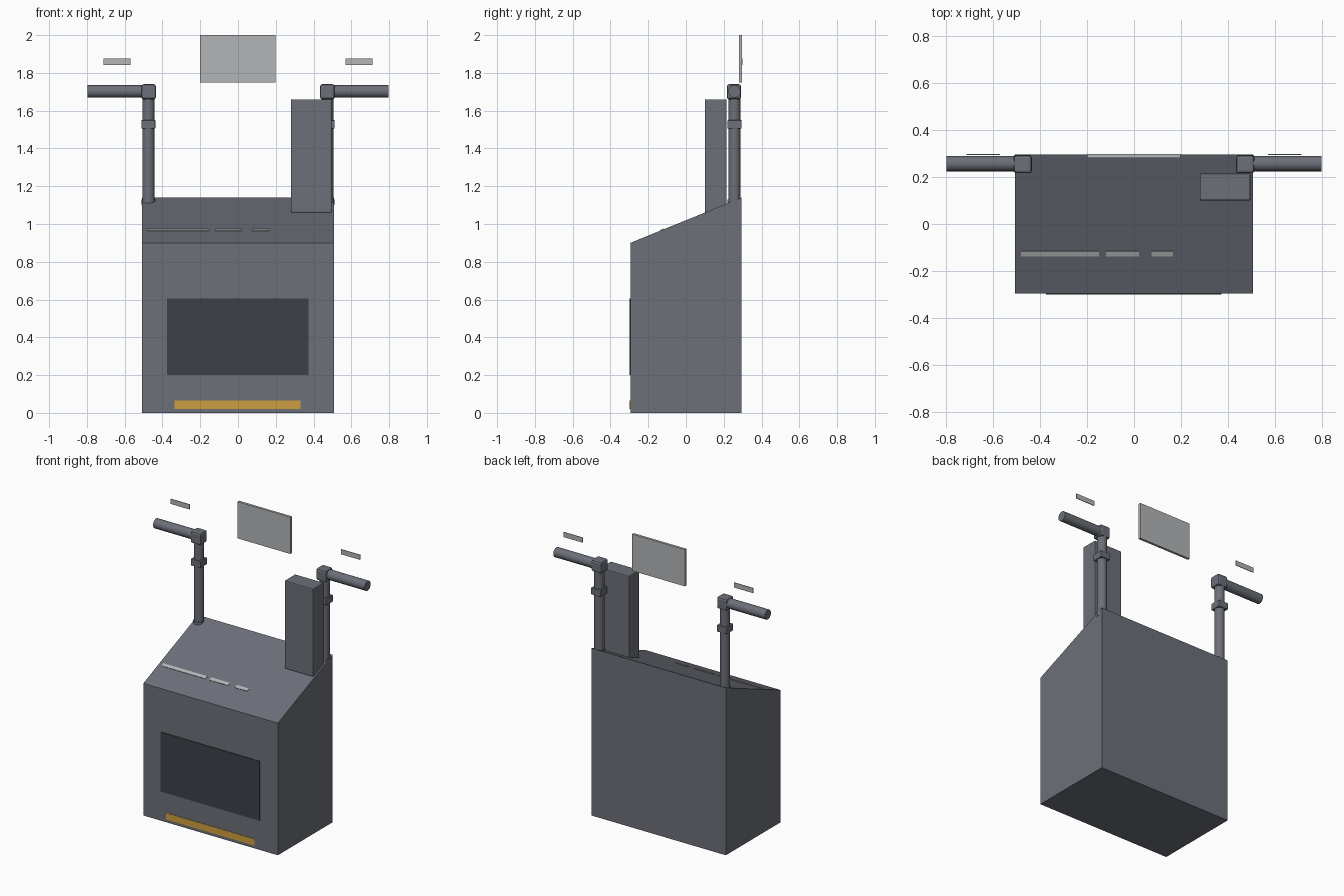
import bpy, bmesh, math
from mathutils import Matrix, Vector

cube = bpy.data.objects.get("Cube")
if cube:
    bpy.data.objects.remove(cube, do_unlink=True)


def material(name, color):
    m = bpy.data.materials.new(name)
    m.use_nodes = True
    m.diffuse_color = (*color, 1)
    m.node_tree.nodes["Principled BSDF"].inputs["Base Color"].default_value = (*color, 1)
    return m


STEEL = material("slate grey", (0.15, 0.16, 0.19))
DARK = material("dark panel", (0.045, 0.051, 0.062))
GOLD = material("amber", (0.62, 0.35, 0.05))
PALE = material("pale grey", (0.45, 0.46, 0.47))


def finish(name, bm, mat):
    mesh = bpy.data.meshes.new(name)
    bmesh.ops.recalc_face_normals(bm, faces=bm.faces)
    bm.to_mesh(mesh)
    bm.free()
    mesh.materials.append(mat)
    ob = bpy.data.objects.new(name, mesh)
    bpy.context.collection.objects.link(ob)
    return ob


def box(name, x, y, z, mat, bevel=0.0):
    """Box spanning the (min, max) pair on each axis."""
    bm = bmesh.new()
    spans = (x, y, z)
    center = Vector([(a + b) / 2 for a, b in spans])
    size = [b - a for a, b in spans]
    bmesh.ops.create_cube(bm, size=1, matrix=Matrix.Translation(center) @ Matrix.Diagonal((*size, 1)))
    if bevel:
        bmesh.ops.bevel(bm, geom=bm.edges[:], offset=bevel, segments=2, affect='EDGES', profile=0.5)
    return finish(name, bm, mat)


def tube(name, start, end, radius, mat):
    start, end = Vector(start), Vector(end)
    axis = end - start
    bm = bmesh.new()
    turn = axis.to_track_quat('Z', 'Y').to_matrix().to_4x4()
    bmesh.ops.create_cone(bm, cap_ends=True, segments=16, radius1=radius, radius2=radius,
                          depth=axis.length, matrix=Matrix.Translation((start + end) / 2) @ turn)
    for f in bm.faces:
        f.smooth = len(f.verts) == 4
    for e in bm.edges:
        e.smooth = e.calc_face_angle() < math.radians(40)
    return finish(name, bm, mat)


# Cabinet: side profile extruded across the width
W, D, LOW, HIGH = 0.507, 0.295, 0.90, 1.14
bm = bmesh.new()
profile = [(-D, 0), (D, 0), (D, HIGH), (-D, LOW)]
side = bm.faces.new([bm.verts.new((-W, y, z)) for y, z in profile])
moved = bmesh.ops.extrude_face_region(bm, geom=[side])
bmesh.ops.translate(bm, vec=(2 * W, 0, 0),
                    verts=[v for v in moved["geom"] if isinstance(v, bmesh.types.BMVert)])
finish("cabinet", bm, STEEL)

# Front panel and kick strip
box("front_window", (-0.375, 0.372), (-0.299, -0.292), (0.20, 0.605), DARK)
box("kick_strip", (-0.335, 0.332), (-0.298, -0.292), (0.02, 0.065), GOLD)

# Slim markings lying on the sloped top
slope = math.atan2(HIGH - LOW, 2 * D)
mid_y = -0.126
mid_z = LOW + (mid_y + D) * math.tan(slope)
for i, (a, b) in enumerate([(-0.48, -0.15), (-0.12, 0.022), (0.075, 0.165)]):
    strip = box(f"top_strip_{i + 1}", (a, b), (-0.012, 0.012), (-0.002, 0.003), PALE)
    strip.location = (0, mid_y, mid_z)
    strip.rotation_euler.x = slope

# Tower on the left of the top
box("tower", (0.28, 0.496), (0.10, 0.215), (1.06, 1.66), STEEL, 0.006)

# Post, collar, corner block, arm and floating tag on each side
PY, PX, ARM_Z = 0.257, 0.474, 1.702
for label, s in (("left", 1), ("right", -1)):
    def span(a, b):
        return tuple(sorted((s * a, s * b)))
    tube(f"{label}_post", (s * PX, PY, 1.10), (s * PX, PY, ARM_Z), 0.032, STEEL)
    tube(f"{label}_post_foot", (s * PX, PY, 1.10), (s * PX, PY, 1.13), 0.036, STEEL)
    box(f"{label}_collar", span(0.438, 0.511), (0.220, 0.294), (1.505, 1.55), STEEL, 0.003)
    box(f"{label}_corner_block", span(0.434, 0.512), (0.216, 0.292), (1.66, 1.74), STEEL, 0.012)
    tube(f"{label}_arm", (s * PX, PY, ARM_Z), (s * 0.797, PY, ARM_Z), 0.033, STEEL)
    box(f"{label}_tag", span(0.57, 0.713), (0.294, 0.298), (1.842, 1.876), PALE)

# Screen floating above
box("screen", (-0.2, 0.198), (0.28, 0.297), (1.75, 2.0), PALE)
